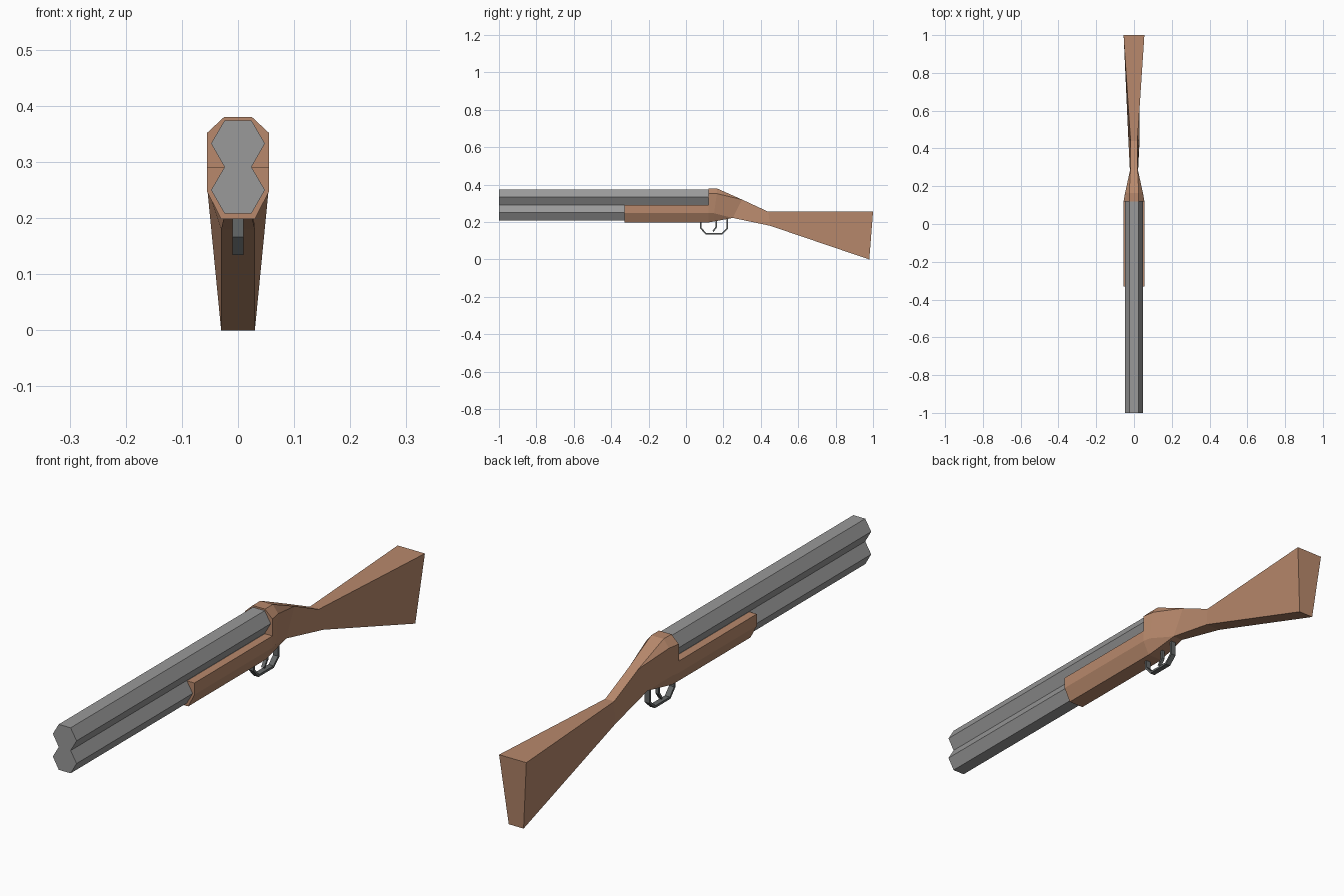
import bpy
import bmesh
from mathutils import Vector

cube = bpy.data.objects.get("Cube")
if cube:
    bpy.data.objects.remove(cube, do_unlink=True)


def material(name, rgb):
    mat = bpy.data.materials.new(name)
    mat.use_nodes = True
    mat.diffuse_color = (*rgb, 1)
    mat.node_tree.nodes["Principled BSDF"].inputs["Base Color"].default_value = (*rgb, 1)
    return mat


wood = material("warm wood", (0.48, 0.25, 0.15))
steel = material("barrel steel", (0.32, 0.32, 0.32))
dark_steel = material("dark steel", (0.13, 0.14, 0.14))


def loft(name, sections, mat):
    """Skin a row of closed sections with equal point counts and cap both ends."""
    bm = bmesh.new()
    rings = [[bm.verts.new(p) for p in s] for s in sections]
    n = len(rings[0])
    for a, b in zip(rings, rings[1:]):
        for i in range(n):
            j = (i + 1) % n
            bm.faces.new((a[i], a[j], b[j], b[i]))
    bm.faces.new(rings[0][::-1])
    bm.faces.new(rings[-1])
    bmesh.ops.remove_doubles(bm, verts=bm.verts, dist=0.0005)
    bmesh.ops.recalc_face_normals(bm, faces=bm.faces)
    mesh = bpy.data.meshes.new(name)
    bm.to_mesh(mesh)
    bm.free()
    mesh.materials.append(mat)
    obj = bpy.data.objects.new(name, mesh)
    bpy.context.collection.objects.link(obj)
    return obj


def mirrored(half):
    """Closed section from its +x half, listed top to bottom as (x, y, z)."""
    return half + [(-x, y, z) for x, y, z in reversed(half)]


def strip(name, path, thick, width, mat):
    """Flat metal strip following a (y, z) path with mitred corners."""
    pts = [Vector(p) for p in path]
    sections = []
    for i, p in enumerate(pts):
        before = (p - pts[i - 1]).normalized() if i else None
        after = (pts[i + 1] - p).normalized() if i + 1 < len(pts) else None
        before, after = before or after, after or before
        tangent = (before + after).normalized()
        side = Vector((-tangent.y, tangent.x)) * thick / 2 / tangent.dot(after)
        a, b = p + side, p - side
        sections.append([(width, *a), (width, *b), (-width, *b), (-width, *a)])
    return loft(name, sections, mat)


# Stacked pair of six-sided barrels
half_profile = [(0.024, 0.374), (0.048, 0.333), (0.024, 0.291),
                (0.048, 0.25), (0.024, 0.208)]
loft("barrels", [mirrored([(x, y, z) for x, z in half_profile])
                 for y in (-1, 0.13)], steel)

# Fore-end wrapped round the lower barrel
fore_profile = [(0.055, 0.29), (0.055, 0.247), (0.03, 0.198)]
loft("fore_end", [mirrored([(x, y, z) for x, z in fore_profile])
                  for y in (-0.33, 0.12)], wood)

# Receiver hump, narrow wrist and flared butt
stock = [
    [(0.025, 0.12, 0.38), (0.055, 0.12, 0.352), (0.055, 0.12, 0.247), (0.03, 0.12, 0.198)],
    [(0.025, 0.165, 0.38), (0.047, 0.165, 0.352), (0.05, 0.15, 0.247), (0.027, 0.15, 0.203)],
    [(0.018, 0.30, 0.32), (0.018, 0.30, 0.32), (0.02, 0.25, 0.222), (0.02, 0.25, 0.222)],
    [(0.018, 0.44, 0.255), (0.018, 0.44, 0.255), (0.03, 0.45, 0.18), (0.03, 0.45, 0.18)],
    [(0.055, 1.0, 0.255), (0.055, 1.0, 0.255), (0.03, 0.98, 0.0), (0.03, 0.98, 0.0)],
]
loft("stock", [mirrored(s) for s in stock], wood)

# Trigger guard and trigger
strip("trigger_guard", [(0.079, 0.205), (0.079, 0.168), (0.106, 0.138), (0.192, 0.138),
                        (0.221, 0.165), (0.221, 0.222)], 0.008, 0.01, dark_steel)
strip("trigger", [(0.163, 0.215), (0.163, 0.175), (0.145, 0.15)], 0.008, 0.006, dark_steel)
